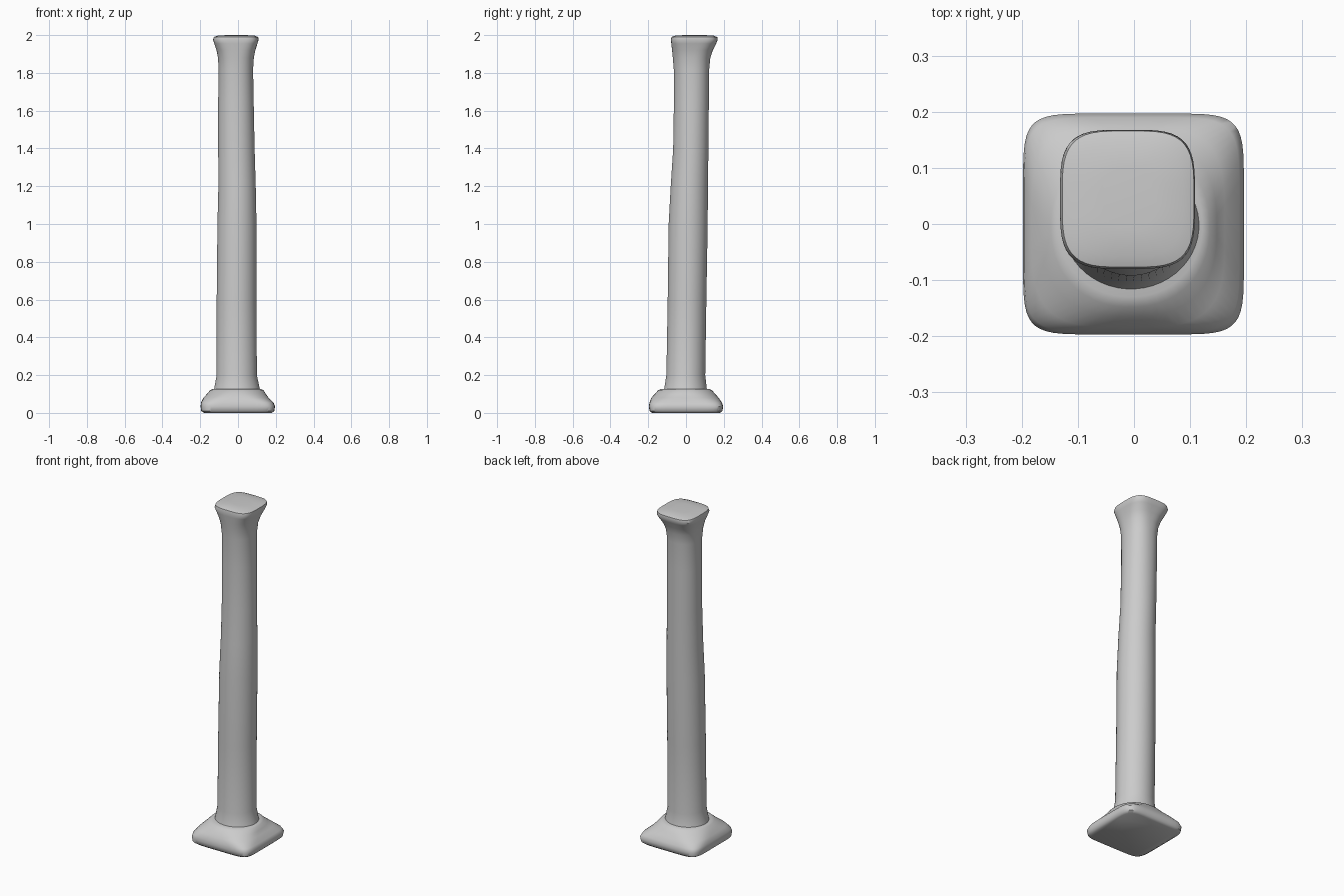
import bpy
import bmesh
from math import cos, sin, pi, copysign

if "Cube" in bpy.data.objects:
    bpy.data.objects.remove(bpy.data.objects["Cube"], do_unlink=True)

SIDES = 48

stone = bpy.data.materials.new("grey stone")
stone.use_nodes = True
stone.diffuse_color = (0.6, 0.6, 0.6, 1)
bsdf = stone.node_tree.nodes["Principled BSDF"]
bsdf.inputs["Base Color"].default_value = stone.diffuse_color
bsdf.inputs["Roughness"].default_value = 0.8


def bend(t, power):
    """Superellipse coordinate: power 2 is round, higher is squarer."""
    return copysign(abs(t) ** (2 / power), t)


def loft(name, sections):
    """Skin sections of (z, left x, right x, front y, back y, squareness)."""
    bm = bmesh.new()
    rings = []
    for z, x0, x1, y0, y1, power in sections:
        ring = []
        for i in range(SIDES):
            a = 2 * pi * (i + 0.5) / SIDES
            x = (x0 + x1) / 2 + (x1 - x0) / 2 * bend(cos(a), power)
            y = (y0 + y1) / 2 + (y1 - y0) / 2 * bend(sin(a), power)
            ring.append(bm.verts.new((x, y, z)))
        rings.append(ring)
    for low, high in zip(rings, rings[1:]):
        for i in range(SIDES):
            j = (i + 1) % SIDES
            bm.faces.new((low[i], low[j], high[j], high[i]))
    bm.faces.new(rings[0][::-1])
    bm.faces.new(rings[-1])
    mesh = bpy.data.meshes.new(name)
    bm.to_mesh(mesh)
    bm.free()
    mesh.materials.append(stone)
    obj = bpy.data.objects.new(name, mesh)
    bpy.context.collection.objects.link(obj)
    bpy.ops.object.select_all(action="DESELECT")
    obj.select_set(True)
    bpy.context.view_layer.objects.active = obj
    bpy.ops.object.shade_smooth_by_angle(angle=pi / 4)


# Square foot slab easing into a round collar
loft("base", [
    (0.0, -0.18, 0.18, -0.18, 0.18, 7),
    (0.01, -0.195, 0.192, -0.193, 0.193, 7),
    (0.035, -0.198, 0.196, -0.197, 0.197, 7),
    (0.055, -0.196, 0.188, -0.193, 0.19, 6),
    (0.08, -0.183, 0.162, -0.184, 0.173, 3.6),
    (0.1, -0.165, 0.148, -0.165, 0.155, 2.6),
    (0.12, -0.148, 0.135, -0.148, 0.138, 2.2),
    (0.127, -0.135, 0.122, -0.13, 0.125, 2.1),
])

# Slightly leaning round shaft flaring into a squarish capital
loft("shaft_and_capital", [
    (0.08, -0.14, 0.13, -0.13, 0.125, 2),
    (0.13, -0.126, 0.115, -0.115, 0.11, 2),
    (0.2, -0.113, 0.1, -0.104, 0.102, 2),
    (0.6, -0.113, 0.098, -0.097, 0.108, 2),
    (1.0, -0.109, 0.098, -0.092, 0.115, 2),
    (1.2, -0.104, 0.094, -0.081, 0.116, 2),
    (1.4, -0.105, 0.088, -0.068, 0.119, 2),
    (1.65, -0.105, 0.083, -0.064, 0.121, 2.1),
    (1.82, -0.103, 0.08, -0.065, 0.123, 2.2),
    (1.88, -0.106, 0.084, -0.07, 0.129, 2.4),
    (1.92, -0.114, 0.092, -0.074, 0.142, 2.8),
    (1.955, -0.126, 0.103, -0.078, 0.16, 3.4),
    (1.975, -0.132, 0.109, -0.08, 0.168, 3.8),
    (1.99, -0.128, 0.107, -0.077, 0.166, 3.7),
    (1.997, -0.108, 0.088, -0.058, 0.146, 3.2),
    (2.0, -0.06, 0.04, -0.01, 0.1, 2.4),
])
